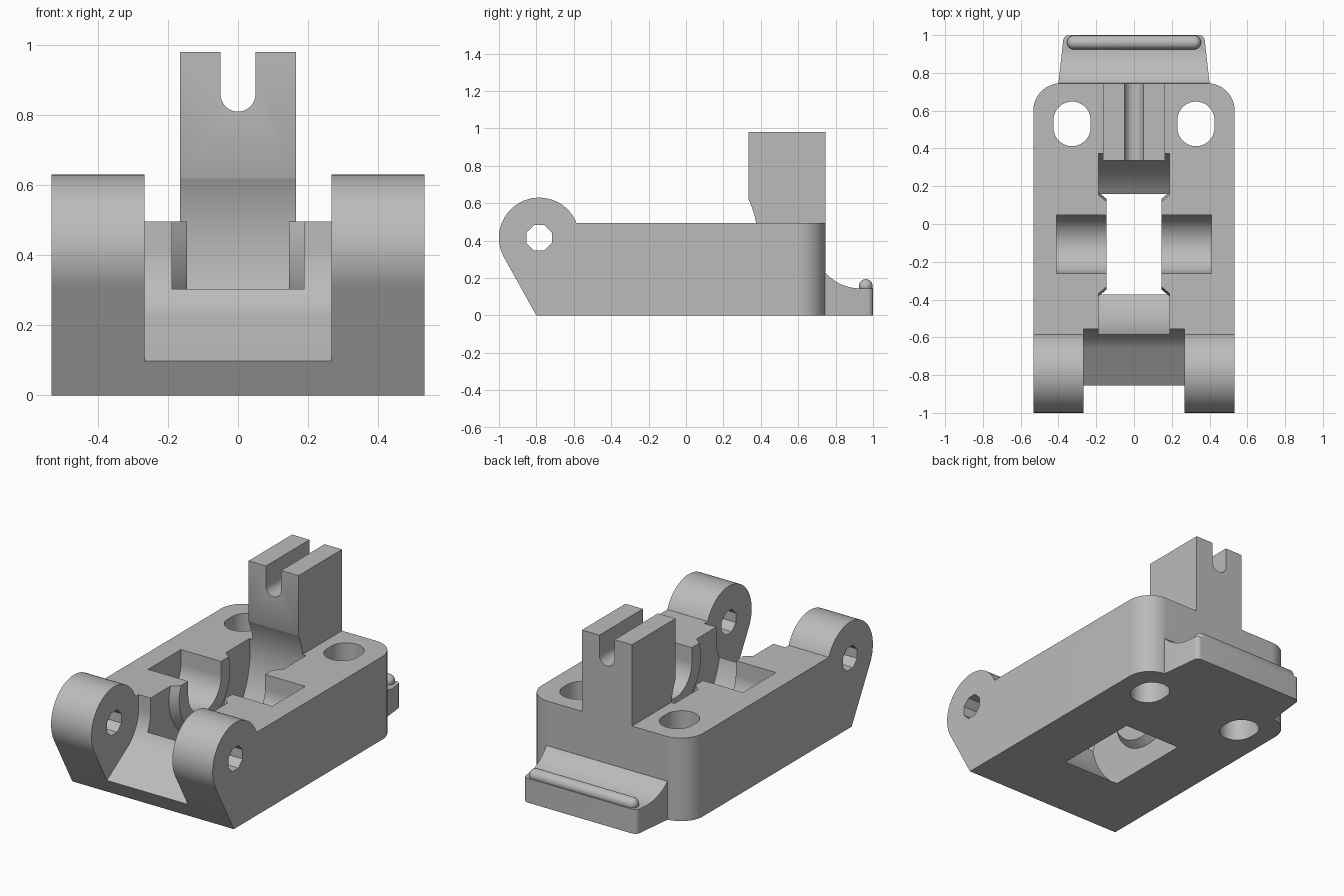
import bpy
import bmesh
from math import sin, cos, radians, pi

cube = bpy.data.objects.get("Cube")
if cube:
    bpy.data.objects.remove(cube, do_unlink=True)

grey = bpy.data.materials.new("plain grey")
grey.use_nodes = True
grey.diffuse_color = (0.5, 0.5, 0.5, 1)
grey.node_tree.nodes["Principled BSDF"].inputs["Base Color"].default_value = (0.5, 0.5, 0.5, 1)


def arc(cx, cy, r, start, end, n=32):
    """Points along an arc, angles in degrees."""
    angles = [radians(start + (end - start) * i / n) for i in range(n + 1)]
    return [(cx + r * cos(a), cy + r * sin(a)) for a in angles]


def circle(cx, cy, r, n=96, turn=0):
    return arc(cx, cy, r, turn, turn + 360, n)[:-1]


def loft(name, axis, rings):
    """Solid through (position, outline) rings stacked along an axis."""
    place = {"x": lambda p, t: (t, p[0], p[1]),
             "y": lambda p, t: (p[0], t, p[1]),
             "z": lambda p, t: (p[0], p[1], t)}[axis]
    bm = bmesh.new()
    loops = [[bm.verts.new(place(p, t)) for p in pts] for t, pts in rings]
    for a, b in zip(loops, loops[1:]):
        for i in range(len(a)):
            j = (i + 1) % len(a)
            bm.faces.new((a[i], a[j], b[j], b[i]))
    bm.faces.new(loops[0])
    bm.faces.new(loops[-1])
    bmesh.ops.recalc_face_normals(bm, faces=bm.faces)
    mesh = bpy.data.meshes.new(name)
    bm.to_mesh(mesh)
    bm.free()
    mesh.materials.append(grey)
    obj = bpy.data.objects.new(name, mesh)
    bpy.context.collection.objects.link(obj)
    return obj


def prism(name, axis, pts, lo, hi):
    return loft(name, axis, [(lo, pts), (hi, pts)])


def combine(target, tool, operation):
    """Apply a boolean and discard the tool."""
    mod = target.modifiers.new(operation.lower(), "BOOLEAN")
    mod.operation, mod.object, mod.solver = operation, tool, "EXACT"
    bpy.context.view_layer.objects.active = target
    bpy.ops.object.modifier_apply(modifier=mod.name)
    bpy.data.objects.remove(tool, do_unlink=True)


def smooth(obj):
    bpy.ops.object.select_all(action="DESELECT")
    obj.select_set(True)
    bpy.context.view_layer.objects.active = obj
    bpy.ops.object.shade_smooth_by_angle(angle=radians(30))


HALF, BACK, TOP = 0.533, 0.745, 0.495
HINGE = (-0.785, 0.415)
WHEEL = (-0.107, 0.41)

# Main block with hinge ears, from its side profile
side = [(-0.8, 0), (BACK, 0), (BACK, TOP)] + arc(*HINGE, 0.215, 22, 209, 48)
block = prism("base_block", "x", side, -HALF, HALF)

# Rounded rear corners
r = 0.145
plan = [(-HALF, -1.2), (HALF, -1.2)]
plan += arc(HALF - r, BACK - r, r, 0, 90) + arc(r - HALF, BACK - r, r, 90, 180)
combine(block, prism("plan_cutter", "z", plan, -0.1, 1), "INTERSECT")

# Gap between the ears, with its ramp and curved back wall
gap = [(-1.1, -0.06), (-1.1, 1), (-0.555, 1)] + arc(*HINGE, 0.23, 0, -57)
combine(block, prism("gap_cutter", "x", gap, -0.267, 0.267), "DIFFERENCE")

# Upright post with a U notch
post_side = [(0.2, 0.4), (BACK, 0.4), (BACK, 0.98), (0.335, 0.98), (0.335, 0.55), (0.2, 0.55)]
post_side = [(0.335, 0.4), (BACK, 0.4), (BACK, 0.98), (0.335, 0.98)]
post = prism("post", "x", post_side, -0.165, 0.165)
combine(block, post, "UNION")
notch = arc(0, 0.86, 0.05, 180, 360) + [(0.05, 1.1), (-0.05, 1.1)]
combine(block, prism("notch_cutter", "y", notch, 0.2, 0.9), "DIFFERENCE")

# Rear tongue with a concave top
tongue_side = [(0.7, 0), (1, 0), (1, 0.145)] + arc(0.93, 0.389, 0.244, 270, 221, 24) + [(0.7, 0.23)]
tongue = prism("tongue", "x", tongue_side, -0.5, 0.5)
outline = [(-0.405, 0.7), (0.405, 0.7)] + arc(0.345, 0.97, 0.03, 5, 90, 8) + arc(-0.345, 0.97, 0.03, 90, 175, 8)
combine(tongue, prism("outline_cutter", "z", outline, -0.1, 0.5), "INTERSECT")
combine(block, tongue, "UNION")

# Round wheel pocket, leaving a tapered boss on each wall
pocket = prism("pocket_cutter", "x", circle(*WHEEL, 0.489, 128), -0.188, 0.188)
for s in (-1, 1):
    boss = loft("boss", "x", [(s * 0.145, circle(*WHEEL, 0.24)),
                              (s * 0.188, circle(*WHEEL, 0.275)),
                              (s * 0.25, circle(*WHEEL, 0.275))])
    combine(pocket, boss, "DIFFERENCE")
combine(block, pocket, "DIFFERENCE")

# Axle cradle, open at the top
y, z = WHEEL
cradle = arc(y, z, 0.155, 180, 360, 48) + [(y + 0.155, 0.8), (y - 0.155, 0.8)]
combine(block, prism("cradle_cutter", "x", cradle, -0.41, 0.41), "DIFFERENCE")

# Octagonal hinge holes
combine(block, prism("hinge_cutter", "x", circle(*HINGE, 0.073, 8, 22.5), -1, 1), "DIFFERENCE")

# Slotted screw holes
for s in (-1, 1):
    x = s * 0.328
    slot = arc(x, 0.55, 0.098, 0, 180) + arc(x, 0.51, 0.098, 180, 360)
    combine(block, prism("screw_cutter", "z", slot, -0.1, 0.8), "DIFFERENCE")
smooth(block)

# Round-ended bead along the tongue
r, reach = 0.037, 0.318
steps = [pi * i / 16 for i in range(1, 16)]
rings = []
for a in steps:
    offset = -reach if a < pi / 2 else reach
    ring = circle(0.961, 0.157, r * sin(a), 32)
    rings.append((offset - r * cos(a), ring))
bead = loft("tongue_bead", "x", rings)
smooth(bead)
